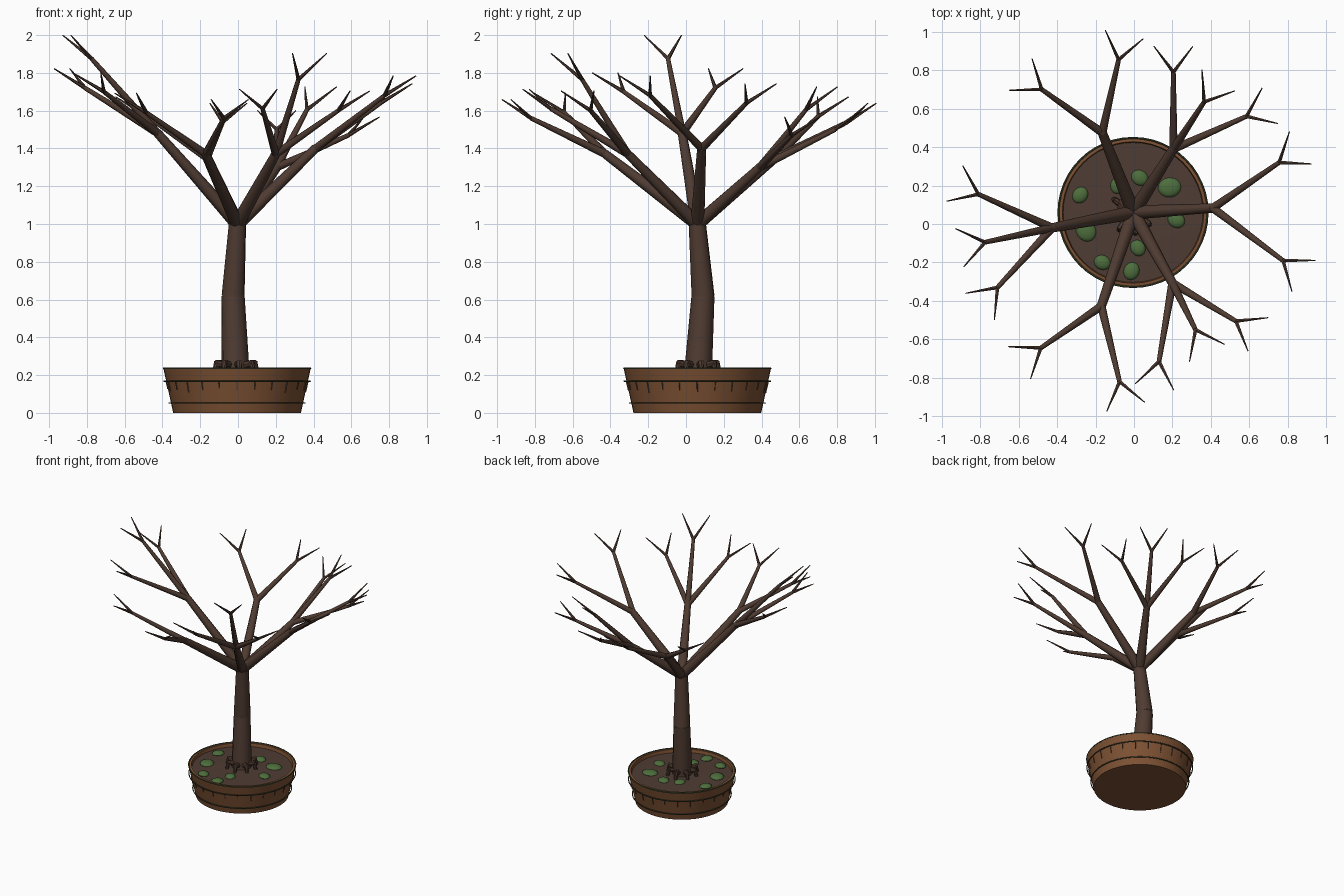
import bpy, bmesh, math, random
from mathutils import Vector, Matrix

if "Cube" in bpy.data.objects:
    bpy.data.objects.remove(bpy.data.objects["Cube"])

random.seed(3)

def mat(name, c):
    m = bpy.data.materials.new(name)
    m.diffuse_color = (*c, 1)
    m.use_nodes = True
    m.node_tree.nodes["Principled BSDF"].inputs["Base Color"].default_value = m.diffuse_color
    return m

BARK = mat("dark_bark", (0.078, 0.044, 0.031))
CLAY = mat("clay_brown", (0.205, 0.083, 0.033))
SOIL = mat("soil_brown", (0.078, 0.045, 0.034))
MOSS = mat("moss_green", (0.075, 0.155, 0.045))
BAND = mat("aged_band", (0.05, 0.065, 0.03))
CX, CY = -0.005, 0.06          # pot centre

def finish(name, bm, material, angle=40):
    me = bpy.data.meshes.new(name)
    bmesh.ops.recalc_face_normals(bm, faces=bm.faces)
    bm.to_mesh(me)
    bm.free()
    me.materials.append(material)
    ob = bpy.data.objects.new(name, me)
    bpy.context.collection.objects.link(ob)
    bpy.ops.object.select_all(action='DESELECT')
    ob.select_set(True)
    bpy.context.view_layer.objects.active = ob
    bpy.ops.object.shade_smooth_by_angle(angle=math.radians(angle))
    return ob

def limb(bm, a, b, r1, r2, sides=8):
    """Tapered cylinder from a to b."""
    a, b = Vector(a), Vector(b)
    d = b - a
    m = Matrix.Translation((a + b) / 2) @ d.to_track_quat('Z', 'Y').to_matrix().to_4x4()
    bmesh.ops.create_cone(bm, cap_ends=True, segments=sides, radius1=r1,
                          radius2=r2, depth=d.length, matrix=m)

def joint(bm, p, r):
    bmesh.ops.create_icosphere(bm, subdivisions=2, radius=r, matrix=Matrix.Translation(p))

def polar(r, a, z=0):
    return Vector((r * math.cos(a), r * math.sin(a), z))

def lathe(name, profile, material, steps=48, closed=False):
    """Revolve (r, z) points about the pot axis."""
    bm = bmesh.new()
    rings = []
    for r, z in profile:
        if r == 0:
            rings.append([bm.verts.new((CX, CY, z))] * steps)
        else:
            rings.append([bm.verts.new(Vector((CX, CY, 0)) + polar(r, math.tau * i / steps, z))
                          for i in range(steps)])
    pairs = list(zip(rings, rings[1:])) + ([(rings[-1], rings[0])] if closed else [])
    for p, q in pairs:
        for i in range(steps):
            j = (i + 1) % steps
            bm.faces.new(list(dict.fromkeys((p[i], p[j], q[j], q[i]))))
    return finish(name, bm, material)

# Pot with a narrow rim and an open top
lathe("pot", [(0, 0), (0.338, 0), (0.39, 0.235), (0.368, 0.237), (0.362, 0.205)], CLAY)
lathe("soil", [(0.364, 0.212), (0, 0.222)], SOIL)

# Thin bands around the rim and the body
def band(name, r, z, t):
    lathe(name, [(r + t * math.cos(k * math.pi / 3), z + t * math.sin(k * math.pi / 3))
                 for k in range(6)], BAND, closed=True)

band("rim_band", 0.388, 0.236, 0.005)
band("upper_band", 0.387, 0.168, 0.004)
band("lower_band", 0.359, 0.052, 0.004)

# Short vertical notches below the upper band
bm = bmesh.new()
for i in range(24):
    def on_wall(z):
        return Vector((CX, CY, 0)) + polar(0.339 + 0.22 * z, math.tau * i / 24, z)
    limb(bm, on_wall(random.uniform(0.105, 0.13)), on_wall(0.168), 0.003, 0.004, 5)
finish("pot_notches", bm, BARK)

# Moss cushions on the soil
bm = bmesh.new()
for x, y, r in [(-.28, .15, .043), (.185, .19, .057), (.03, .24, .044),
                (-.085, .2, .042), (-.25, -.035, .056), (.22, .02, .044),
                (.02, -.125, .042), (-.165, -.2, .042), (-.013, -.245, .045)]:
    m = (Matrix.Translation((x, y, 0.217)) @ Matrix.Rotation(random.uniform(0, 3), 4, 'Z')
         @ Matrix.Diagonal((r * 1.05, r * 0.9, 0.02, 1)))
    bmesh.ops.create_uvsphere(bm, u_segments=16, v_segments=8, radius=1, matrix=m)
finish("moss", bm, MOSS)

# Trunk in two leaning lengths
base, bend, crown = Vector((-.012, .063, .2)), Vector((-.026, .09, .62)), Vector((-.003, .06, 1))
bm = bmesh.new()
limb(bm, base, bend, 0.074, 0.061, 12)
limb(bm, bend, crown, 0.061, 0.046, 12)
joint(bm, bend, 0.06)
joint(bm, crown, 0.046)
finish("trunk", bm, BARK)

# Surface roots with drooping ends
bm = bmesh.new()
for k in range(8):
    a = math.tau * k / 8 + 0.17
    limb(bm, base + polar(.04, a, .05), base + polar(.112, a, .065), 0.022, 0.016)
    limb(bm, base + polar(.1, a, .07), base + polar(.115, a, .012), 0.016, 0.012)
finish("roots", bm, BARK)

# Main branches: fork point, then the ends of its sub-branches
BRANCHES = {
    "left": ((-.425, -.02, 1.48), (-.81, .155, 1.72), (-.775, -.095, 1.875), (-.71, -.33, 1.7)),
    "back_left": ((-.165, .475, 1.35), (-.48, .7, 1.57), (-.08, .855, 1.54)),
    "back_right": ((.205, .39, 1.3), (.205, .79, 1.5), (.365, .635, 1.605), (.585, .56, 1.47)),
    "right": ((.41, .083, 1.4), (.755, .32, 1.64), (.775, -.19, 1.68)),
    "front_right": ((.2, -.307, 1.37), (.13, -.715, 1.61), (.32, -.55, 1.765), (.53, -.505, 1.6)),
    "front_left": ((-.17, -.427, 1.37), (-.485, -.645, 1.59), (-.075, -.82, 1.56)),
}
for side, (fork, *ends) in BRANCHES.items():
    bm = bmesh.new()
    limb(bm, crown, fork, 0.037, 0.024)
    joint(bm, fork, 0.024)
    for end in ends:
        limb(bm, fork, end, 0.022, 0.012)
        # Two twigs spread evenly either side of the sub-branch heading
        d = Vector(end) - Vector(fork)
        heading = math.atan2(d.y, d.x)
        rise = 0.08 + 0.04 * d.z / d.xy.length
        for spread in (-37, 37):
            tip = Vector(end) + polar(0.168, heading + math.radians(spread), rise)
            limb(bm, end, tip, 0.011, 0.003, 6)
    finish(side + "_branch", bm, BARK, 50)
